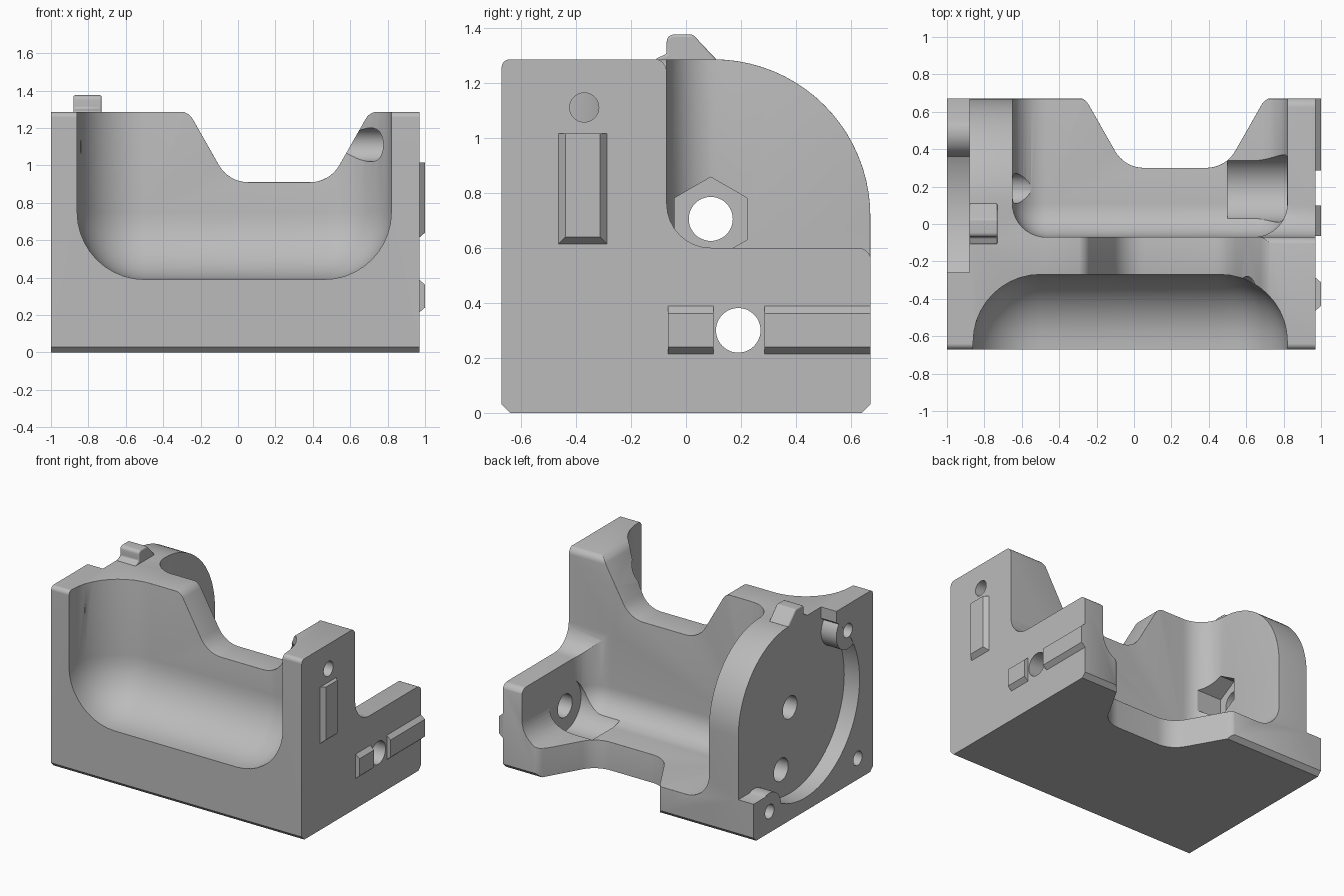
import bpy, bmesh
from math import pi, cos, sin, tan
from mathutils import Vector

cube = bpy.data.objects.get("Cube")
if cube:
    bpy.data.objects.remove(cube)

grey = bpy.data.materials.new("plain grey")
grey.use_nodes = True
grey.diffuse_color = (0.5, 0.5, 0.5, 1)
grey.node_tree.nodes["Principled BSDF"].inputs["Base Color"].default_value = (0.5, 0.5, 0.5, 1)


def make(name, bm):
    bmesh.ops.recalc_face_normals(bm, faces=bm.faces)
    mesh = bpy.data.meshes.new(name)
    bm.to_mesh(mesh)
    bm.free()
    mesh.materials.append(grey)
    obj = bpy.data.objects.new(name, mesh)
    bpy.context.collection.objects.link(obj)
    return obj


def rounded(points, steps=12):
    """Outline from (u, v, corner radius) points."""
    out = []
    for i, (u, v, r) in enumerate(points):
        p = Vector((u, v))
        if not r:
            out.append(p)
            continue
        a = (Vector(points[i - 1][:2]) - p).normalized()
        b = (Vector(points[(i + 1) % len(points)][:2]) - p).normalized()
        half = a.angle(b) / 2
        centre = p + (a + b).normalized() * r / sin(half)
        start = p + a * r / tan(half) - centre
        turn = pi - 2 * half
        if a.cross(b) > 0:
            turn = -turn
        for k in range(steps + 1):
            t = turn * k / steps
            out.append(centre + Vector((start.x * cos(t) - start.y * sin(t),
                                        start.x * sin(t) + start.y * cos(t))))
    return out


def prism(name, outline, axis, lo, hi):
    """Extrude a 2D outline along one axis."""
    put = {"x": lambda p, d: (d, p[0], p[1]),
           "y": lambda p, d: (p[0], d, p[1]),
           "z": lambda p, d: (p[0], p[1], d)}[axis]
    bm = bmesh.new()
    face = bm.faces.new([bm.verts.new(put(p, lo)) for p in outline])
    ext = bmesh.ops.extrude_face_region(bm, geom=[face])["geom"]
    shift = Vector(put((0, 0), hi - lo))
    bmesh.ops.translate(bm, vec=shift, verts=[v for v in ext if isinstance(v, bmesh.types.BMVert)])
    return make(name, bm)


def disc(y, z, r, sides=48):
    return [(y + r * sin(2 * pi * i / sides), z + r * cos(2 * pi * i / sides)) for i in range(sides)]


def rect(u0, u1, v0, v1):
    return [(u0, v0), (u1, v0), (u1, v1), (u0, v1)]


def pocket(name, lo, hi, r):
    """Box with every edge rounded, used to hollow out a pocket."""
    bm = bmesh.new()
    bmesh.ops.create_cube(bm, size=1)
    for v in bm.verts:
        v.co = [lo[i] if v.co[i] < 0 else hi[i] for i in range(3)]
    bmesh.ops.bevel(bm, geom=bm.edges[:], offset=r, segments=10, profile=0.5, affect="EDGES")
    return make(name, bm)


def combine(body, tools, operation="DIFFERENCE"):
    """Apply a list of boolean tools, then drop them."""
    for tool in tools:
        mod = body.modifiers.new(tool.name, "BOOLEAN")
        mod.operation, mod.object, mod.solver = operation, tool, "EXACT"
    bpy.context.view_layer.update()
    deps = bpy.context.evaluated_depsgraph_get()
    mesh = bpy.data.meshes.new_from_object(body.evaluated_get(deps))
    body.modifiers.clear()
    body.data = mesh
    for tool in tools:
        bpy.data.objects.remove(tool)


# Main block with the big rounded back shoulder
body = prism("bracket_body", rounded([
    (-0.64, 0, 0), (0.64, 0, 0), (0.67, 0.03, 0), (0.67, 1.285, 0.57),
    (-0.67, 1.285, 0.03), (-0.67, 0.03, 0)], 20), "x", -1, 0.97)

# Sloped notch, shared by the upright wall and the floor
def notch(drop):
    return rounded([(-0.6, 1.288 - drop, 0), (-0.265, 1.288 - drop, 0.08), (-0.05, 0.91 - drop, 0.18),
                    (0.49, 0.91 - drop, 0.18), (0.705, 1.288 - drop, 0.08), (0.9, 1.288 - drop, 0),
                    (0.9, 1.6 - drop, 0), (-0.6, 1.6 - drop, 0)], 8)

step = rounded([(-0.5, 1.288, 0), (-0.07, 1.288, 0.05), (-0.07, 0.6, 0.16), (0.673, 0.6, 0.05),
                (0.673, 0.2, 0), (2, 0.2, 0), (2, 2, 0), (-0.5, 2, 0)], 8)
combine(body, [
    pocket("front_pocket", (-0.86, -2, 0.39), (0.82, -0.27, 2.5), 0.36),
    pocket("back_pocket", (-0.65, -0.07, 0.2), (0.82, 2, 2.5), 0.18),
    prism("side_step", step, "x", 0.6, 2),
    prism("wall_notch", notch(0), "y", -2, 2),
    prism("floor_notch", notch(0.61), "z", -1, 0.7)])

# Soften the outer rims of the walls and floor
bm = bmesh.new()
bm.from_mesh(body.data)
bmesh.ops.remove_doubles(bm, verts=bm.verts, dist=0.0005)
rims = []
for e in bm.edges:
    m = (e.verts[0].co + e.verts[1].co) / 2
    if (len(e.link_faces) == 2 and e.is_convex and e.calc_face_angle(0) > 0.6
            and -0.85 < m.x < 0.96 and m.y > -0.6 and m.z > 0.1):
        rims.append(e)
bmesh.ops.bevel(bm, geom=rims, offset=0.035, segments=4, profile=0.5,
                affect="EDGES", clamp_overlap=True)
bm.to_mesh(body.data)
bm.free()

# Round recess in the end plate, open at the top and back
combine(body, [
    prism("round_recess", disc(0.09, 0.705, 0.61, 72), "x", -2, -0.88),
    prism("open_corner", rect(-0.26, 0.9, 0.27, 1.5), "x", -2, -0.88)])
combine(body, [prism("screw_boss", disc(y, z, 0.13), "x", -0.999, -0.84)
               for y, z in ((-0.39, 1.1), (0.49, 0.151))], "UNION")

# Shaft holes, hex nut seat, clearances and screw holes
holes = [prism("hex_seat", disc(0.09, 0.705, 0.152, 6), "x", -0.76, -0.4),
         prism("shaft_hole", disc(0.09, 0.705, 0.08), "x", -2, -0.5),
         prism("clearance", disc(0.19, 0.3, 0.18), "x", 0.5, 0.818),
         prism("rod_hole", disc(0.19, 0.3, 0.081), "x", -2, 2),
         prism("counterbore", disc(-0.37, 1.11, 0.09), "x", 0.4, 0.785),
         prism("side_screw_hole", disc(-0.37, 1.11, 0.053), "x", 0.7, 2)]
holes += [prism("screw_hole", disc(y, z, 0.05, 32), "x", -2, -0.87)
          for y, z in ((-0.39, 1.1), (0.49, 0.15), (-0.5, 0.15))]
combine(body, holes)

# Locating tab on the top edge
tab = prism("top_tab", rounded([(-0.11, 1.27, 0), (-0.11, 1.287, 0), (-0.07, 1.305, 0), (-0.07, 1.375, 0.025),
                                (0.025, 1.375, 0.02), (0.11, 1.285, 0), (0.11, 1.26, 0)], 5), "x", -0.88, -0.73)
soft = tab.modifiers.new("soft", "BEVEL")
soft.width, soft.segments, soft.angle_limit = 0.015, 3, 1.0


# Chamfered keys on the right side
def key(name, y0, y1, z0, z1, dy0, dy1, dz0, dz1):
    bm = bmesh.new()
    bmesh.ops.create_cube(bm, size=1)
    for v in bm.verts:
        top = v.co.x > 0
        v.co = (1 if top else 0.965,
                y0 + dy0 * top if v.co.y < 0 else y1 - dy1 * top,
                z0 + dz0 * top if v.co.z < 0 else z1 - dz1 * top)
    return make(name, bm)

keys = [key("upright_key", -0.468, -0.282, 0.61, 1.015, 0.03, 0.03, 0.03, 0),
        key("short_key", -0.065, 0.1, 0.21, 0.392, 0, 0, 0.03, 0.03),
        key("long_key", 0.285, 0.67, 0.21, 0.392, 0, 0, 0.03, 0.03)]

# Smooth the curved parts
bpy.ops.object.select_all(action="DESELECT")
for obj in [body, tab]:
    obj.select_set(True)
bpy.context.view_layer.objects.active = body
bpy.ops.object.shade_smooth_by_angle(angle=0.5)
